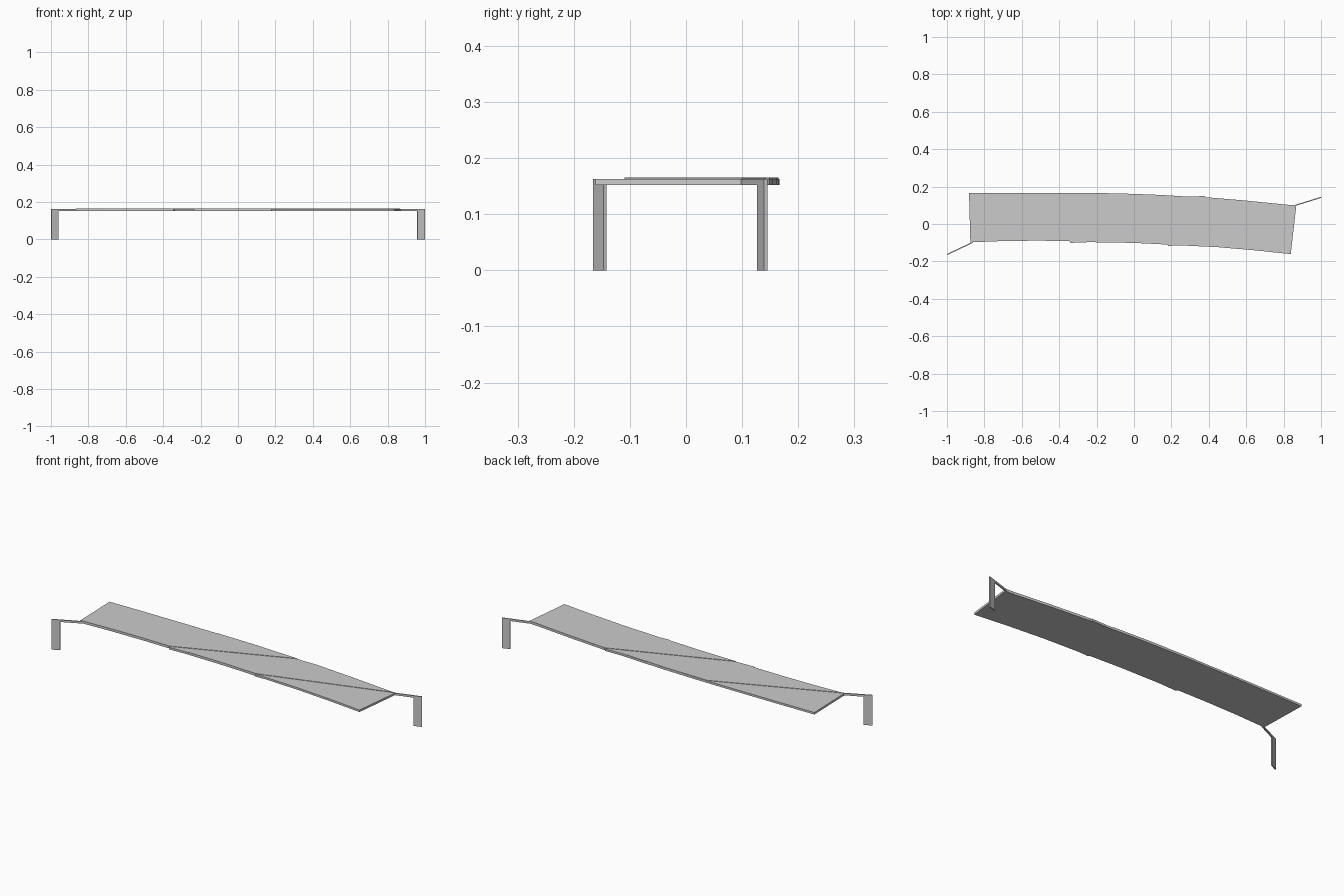
import bpy, bmesh
from mathutils import Vector

if "Cube" in bpy.data.objects:
    bpy.data.objects.remove(bpy.data.objects["Cube"])


def prism(name, outline, z0, z1):
    """Flat plate: a plan outline extruded from z0 to z1."""
    bm = bmesh.new()
    face = bm.faces.new([bm.verts.new((x, y, z0)) for x, y in outline])
    ext = bmesh.ops.extrude_face_region(bm, geom=[face])
    moved = [v for v in ext["geom"] if isinstance(v, bmesh.types.BMVert)]
    bmesh.ops.translate(bm, vec=(0, 0, z1 - z0), verts=moved)
    bmesh.ops.recalc_face_normals(bm, faces=bm.faces)
    mesh = bpy.data.meshes.new(name)
    bm.to_mesh(mesh)
    bm.free()
    obj = bpy.data.objects.new(name, mesh)
    bpy.context.collection.objects.link(obj)
    return obj


def strip(name, a, b, z0, z1, thick=0.006):
    """Thin upright strip standing on the plan line a-b."""
    a, b = Vector(a), Vector(b)
    d = (b - a).normalized()
    n = Vector((-d.y, d.x)) * thick / 2
    return prism(name, [a - n, b - n, b + n, a + n], z0, z1)


# Gently bowed deck, with small tabs at the panel gaps
front = [(-0.875, -0.098), (-0.7, -0.091), (-0.52, -0.089), (-0.345, -0.091),
         (-0.34, -0.101), (-0.24, -0.097), (0.0, -0.101), (0.18, -0.110),
         (0.183, -0.117), (0.24, -0.114), (0.45, -0.124), (0.65, -0.141),
         (0.838, -0.161)]
back = [(0.868, 0.101), (0.82, 0.103), (0.6, 0.125), (0.385, 0.143),
        (0.38, 0.149), (0.28, 0.147), (0.15, 0.155), (0.0, 0.161),
        (-0.2, 0.166), (-0.4, 0.167), (-0.65, 0.167), (-0.882, 0.165)]
prism("deck", front + back, 0.152, 0.163)

# Slightly raised slanted panels, leaving a shallow channel between them
prism("left_panel", [(-0.865, -0.0975), (-0.7, -0.091), (-0.52, -0.089),
                     (-0.345, -0.091), (0.25, 0.149), (0.0, 0.161),
                     (-0.24, 0.165)], 0.163, 0.1652)
prism("right_panel", [(-0.23, -0.097), (0.0, -0.101), (0.183, -0.110),
                      (0.865, 0.101), (0.82, 0.103), (0.6, 0.125),
                      (0.384, 0.143)], 0.163, 0.1652)

# End brackets: thin arm carrying on the slant line, with a flat leg at its tip
for side, inner, tip in (("left", (-0.862, -0.098), (-0.999, -0.163)),
                         ("right", (0.86, 0.099), (0.999, 0.142))):
    a, t = Vector(inner), Vector(tip)
    leg_in = t + (a - t).normalized() * 0.043
    strip(side + "_arm", a, t, 0.152, 0.163)
    strip(side + "_leg", leg_in, t, 0.0, 0.152)
